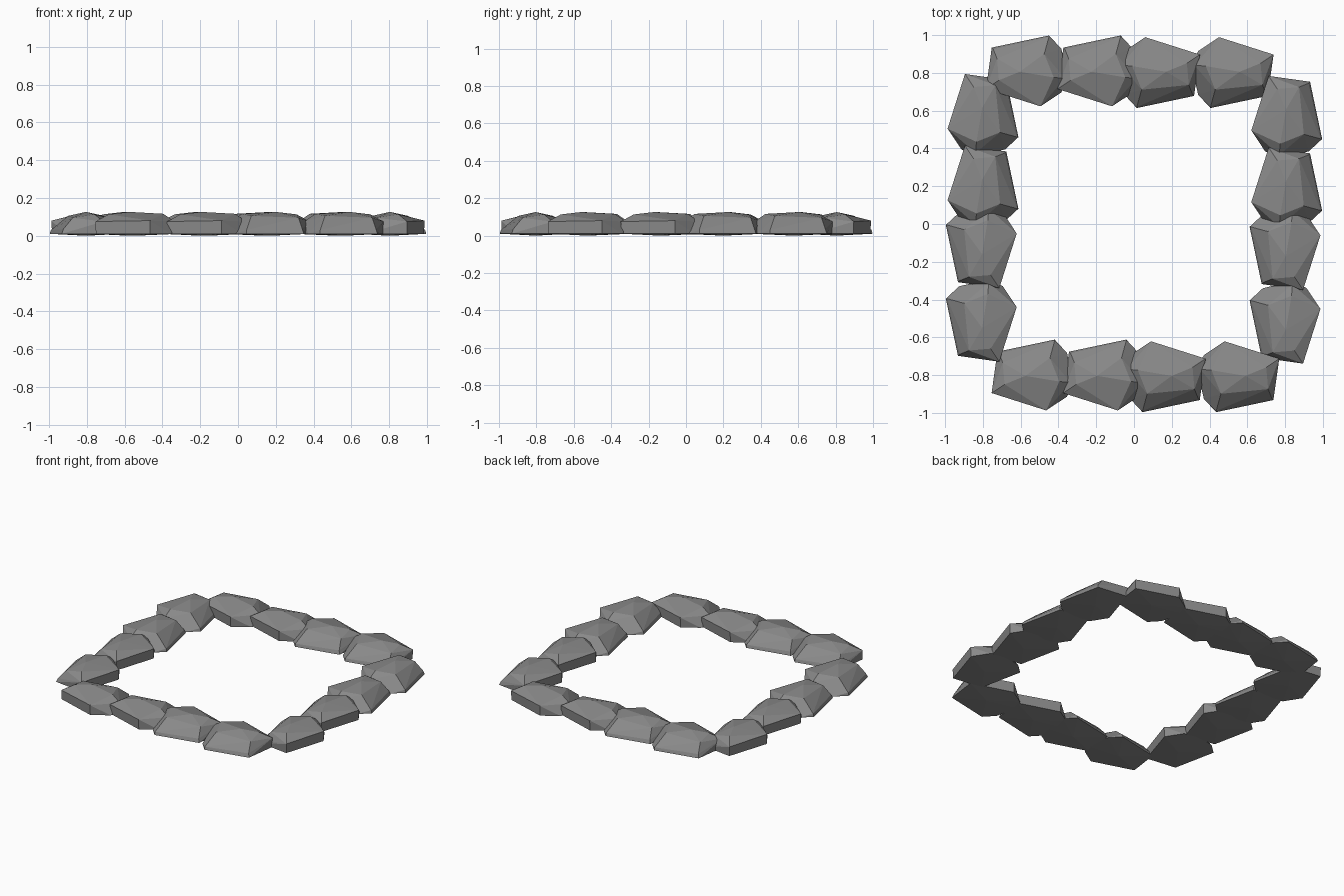
import bpy, bmesh, math

cube = bpy.data.objects.get("Cube")
if cube:
    bpy.data.objects.remove(cube, do_unlink=True)

# Stone colour
stone = bpy.data.materials.new("stone_grey")
stone.use_nodes = True
grey = (0.25, 0.25, 0.25, 1)
stone.diffuse_color = grey
stone.node_tree.nodes["Principled BSDF"].inputs["Base Color"].default_value = grey

# One faceted stone: footprint, shoulder and crown points
footprint = [(-.08, .18), (.207, .089), (.178, -.128), (-.125, -.192),
             (-.19, -.122), (-.228, .04), (-.19, .11)]
shoulder = [(-.08, .183, .08), (.209, .091, .075), (.15, -.07, .095),
            (-.1, -.095, .105), (-.21, .035, .075), (.17, -.12, .035),
            (-.125, -.186, .03)]
crown = [(.03, 0, .126), (-.15, .03, .116), (.14, .045, .113)]

bm = bmesh.new()
for x, y in footprint:
    bm.verts.new((x, y, .01))
bm.verts.new((0, 0, 0))
for p in shoulder + crown:
    bm.verts.new(p)
hull = bmesh.ops.convex_hull(bm, input=bm.verts[:])
loose = {v for v in hull["geom_interior"] + hull["geom_unused"]
         if isinstance(v, bmesh.types.BMVert)}
bmesh.ops.delete(bm, geom=list(loose), context="VERTS")
bmesh.ops.recalc_face_normals(bm, faces=bm.faces[:])
stone_mesh = bpy.data.meshes.new("stone")
bm.to_mesh(stone_mesh)
bm.free()
stone_mesh.materials.append(stone)


def place(name, x, y, turn):
    obj = bpy.data.objects.new(name, stone_mesh)
    obj.location = (x, y, 0)
    obj.rotation_euler.z = turn
    bpy.context.collection.objects.link(obj)


# Four stones per side; the two on the negative half are turned around
row = [(-.575, math.pi), (-.196, math.pi), (.14, 0), (.53, 0)]
for i, (x, turn) in enumerate(row, 1):
    place(f"back_stone_{i}", x, .806, turn)
    place(f"front_stone_{i}", x + .03, -.804, turn)
    place(f"left_stone_{i}", .804, -x, turn - math.pi / 2)
    place(f"right_stone_{i}", -.804, -x + .01, turn - math.pi / 2)
